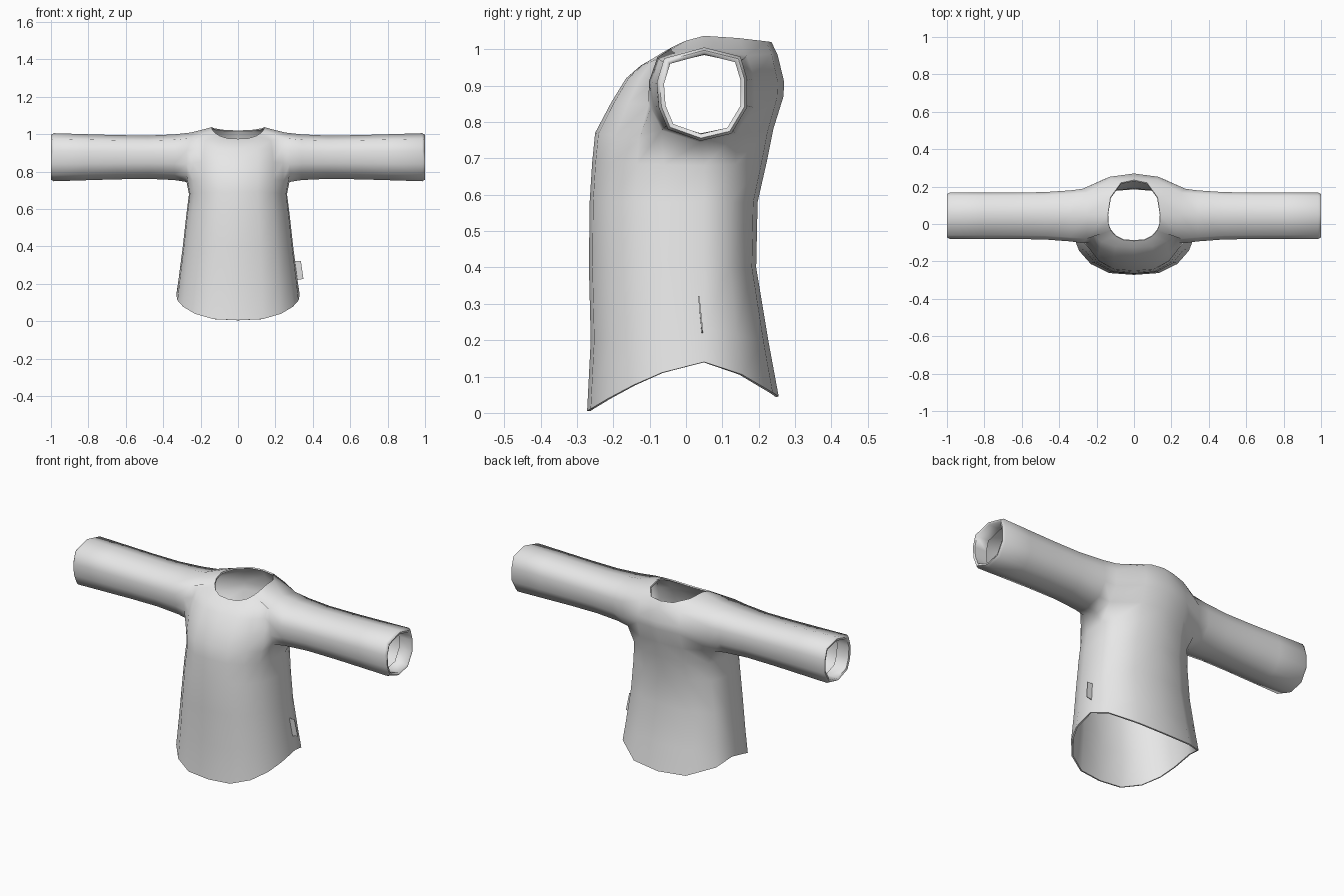
import bpy, bmesh, math

if "Cube" in bpy.data.objects:
    bpy.data.objects.remove(bpy.data.objects["Cube"])

fabric = bpy.data.materials.new("grey_fabric")
fabric.diffuse_color = (0.8, 0.8, 0.8, 1)
fabric.use_nodes = True
fabric.node_tree.nodes["Principled BSDF"].inputs["Base Color"].default_value = fabric.diffuse_color

SIDE_Y = 0.05
# unit half outline of the torso, front centre -> side -> back centre
OUTLINE = [(0, -1), (.40, -.97), (.70, -.82), (.89, -.6), (.98, -.36),
           (1, 0), (.9, .5), (.5, .92), (0, 1)]
# half width, front y, back y, then height at front, side and back
ROWS = [(.33, -.272, .255, .005, .14, .045),
        (.317, -.262, .228, .2, .23, .19),
        (.295, -.267, .193, .4, .4, .4),
        (.275, -.265, .197, .58, .58, .58),
        (.262, -.258, .222, .69, .68, .69),
        (.27, -.25, .24, .77, .735, .78),
        (.27, -.205, .268, .855, .84, .87),
        (.26, -.165, .27, .92, .92, .91),
        (.25, -.125, .252, .955, 1.0, .985),
        (.14, -.09, .235, .975, 1.037, 1.02)]
# sleeve cross-section (y, z), counter-clockwise seen from the cuff
SECTION = [(-.05, .78), (.04, .748), (.125, .768), (.168, .84), (.168, .92),
           (.15, .98), (.05, 1.005), (-.06, .975), (-.08, .91), (-.075, .84)]
# armhole grid positions (row, column) matching the section points
ARMHOLE = [(5, 4), (5, 5), (5, 6), (6, 6), (7, 6),
           (8, 6), (8, 5), (8, 4), (7, 4), (6, 4)]
# sleeve rings: x, y scale, z scale; the last three fold the cuff inward
RINGS = [(.34, 1.1, .95), (.48, 1.02, .9), (.65, 1, .92), (.82, 1, .96),
         (.985, 1, 1), (.999, .94, .94), (.996, .85, .85), (.92, .85, .85)]


def section_point(p, sy, sz):
    return SIDE_Y + (p[0] - SIDE_Y) * sy, .877 + (p[1] - .877) * sz


def torso_point(row, u, v):
    hw, yf, yb, zf, zs, zb = row
    y_end, z_end = (yf, zf) if v < 0 else (yb, zb)
    return (hw * u, SIDE_Y + abs(v) * (y_end - SIDE_Y),
            zs + abs(v) ** 1.5 * (z_end - zs))


# half of the shirt: torso grid with an armhole
bm = bmesh.new()
grid = [[bm.verts.new(torso_point(r, u, v)) for u, v in OUTLINE] for r in ROWS]
for r in range(len(ROWS) - 1):
    for c in range(len(OUTLINE) - 1):
        if not (5 <= r < 8 and 4 <= c < 6):
            bm.faces.new((grid[r][c], grid[r][c + 1],
                          grid[r + 1][c + 1], grid[r + 1][c]))

# shape the armhole to the sleeve
ring = [grid[r][c] for r, c in ARMHOLE]
for vert, p in zip(ring, SECTION):
    y, z = section_point(p, 1.17, 1.03)
    vert.co = (.25 if z > .96 else .275, y, z)

# sleeve and cuff
for x, sy, sz in RINGS:
    nxt = [bm.verts.new((x, *section_point(p, sy, sz))) for p in SECTION]
    for k in range(10):
        j = (k + 1) % 10
        bm.faces.new((ring[k], ring[j], nxt[j], nxt[k]))
    ring = nxt

mesh = bpy.data.meshes.new("shirt")
bm.to_mesh(mesh)
bm.free()
mesh.materials.append(fabric)
shirt = bpy.data.objects.new("shirt", mesh)
bpy.context.collection.objects.link(shirt)
bpy.context.view_layer.objects.active = shirt
shirt.select_set(True)

# mirror the half and give the cloth thickness
mirror = shirt.modifiers.new("mirror", 'MIRROR')
mirror.use_clip = True
solid = shirt.modifiers.new("thickness", 'SOLIDIFY')
solid.thickness = .008
solid.offset = -1
for name in ("mirror", "thickness"):
    bpy.ops.object.modifier_apply(modifier=name)
bpy.ops.object.shade_smooth_by_angle(angle=math.radians(75))

# small label sewn into the side seam
bm = bmesh.new()
corners = [(.295, .035, .322), (.336, .035, .322), (.35, .045, .226), (.305, .045, .218)]
front = [bm.verts.new((x, y - .002, z)) for x, y, z in corners]
back = [bm.verts.new((x, y + .002, z)) for x, y, z in corners]
bm.faces.new(front)
bm.faces.new(back[::-1])
for k in range(4):
    j = (k + 1) % 4
    bm.faces.new((front[k], front[j], back[j], back[k]))
bmesh.ops.recalc_face_normals(bm, faces=bm.faces)
mesh = bpy.data.meshes.new("side_label")
bm.to_mesh(mesh)
bm.free()
mesh.materials.append(fabric)
bpy.context.collection.objects.link(bpy.data.objects.new("side_label", mesh))
